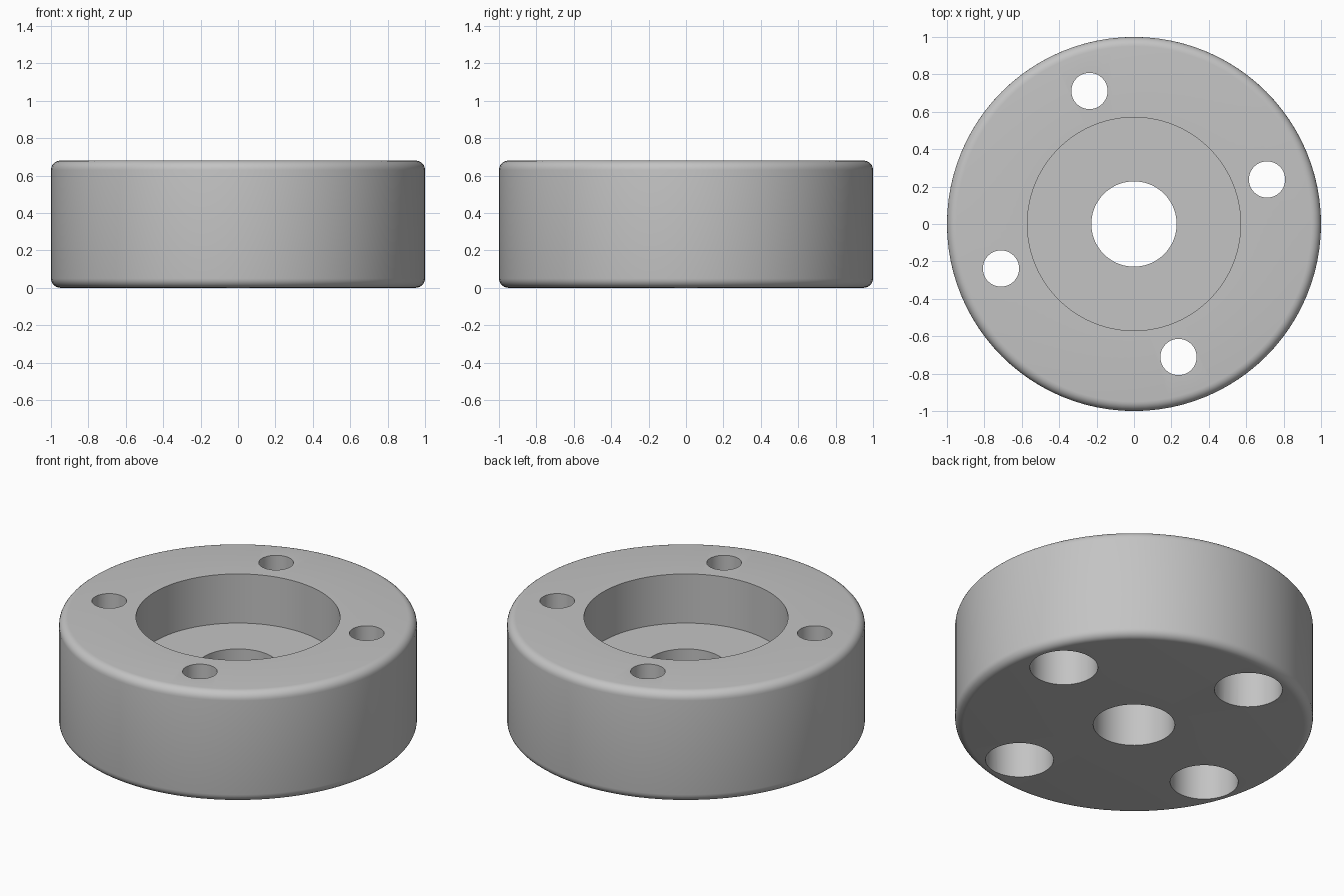
import bpy, bmesh
from math import radians, cos, sin, tau

cube = bpy.data.objects.get("Cube")
if cube:
    bpy.data.objects.remove(cube, do_unlink=True)

HEIGHT, RADIUS, FILLET = 0.68, 1.0, 0.05
RECESS_R, RECESS_Z, BORE_R = 0.57, 0.377, 0.228
BOLT_R, COUNTERBORE_R, COUNTERBORE_Z = 0.097, 0.19, 0.31
BOLT_CIRCLE, BOLT_ANGLE = 0.75, radians(18.5)

grey = bpy.data.materials.new("satin grey")
grey.use_nodes = True
grey.diffuse_color = (0.55, 0.55, 0.55, 1)
grey.node_tree.nodes["Principled BSDF"].inputs["Base Color"].default_value = grey.diffuse_color


def lathe(name, profile, steps, location=(0, 0, 0)):
    """Revolve a closed (radius, z) profile around z."""
    bm = bmesh.new()
    verts = [bm.verts.new((r, 0, z)) for r, z in profile]
    edges = [bm.edges.new((verts[i - 1], verts[i])) for i in range(len(verts))]
    bmesh.ops.spin(bm, geom=verts + edges, cent=(0, 0, 0), axis=(0, 0, 1),
                   angle=tau, steps=steps)
    bmesh.ops.remove_doubles(bm, verts=bm.verts, dist=1e-5)
    wires = [e for e in bm.edges if not e.link_faces]
    bmesh.ops.delete(bm, geom=wires, context='EDGES')
    bmesh.ops.recalc_face_normals(bm, faces=bm.faces)
    mesh = bpy.data.meshes.new(name)
    bm.to_mesh(mesh)
    bm.free()
    mesh.materials.append(grey)
    obj = bpy.data.objects.new(name, mesh)
    obj.location = location
    bpy.context.collection.objects.link(obj)
    return obj


def fillet(z, start):
    """Quarter-round points on the outer rim."""
    angles = [radians(start + 15 * i) for i in range(7)]
    return [(RADIUS - FILLET + FILLET * cos(a), z + FILLET * sin(a)) for a in angles]


# Disc with rounded rims, top recess and centre bore
body = lathe("flange_body",
             [(BORE_R, 0)] + fillet(FILLET, -90) + fillet(HEIGHT - FILLET, 0)
             + [(RECESS_R, HEIGHT), (RECESS_R, RECESS_Z), (BORE_R, RECESS_Z)], 96)

# Four bolt holes, counterbored from below
cutters = []
for i in range(4):
    a = BOLT_ANGLE + i * tau / 4
    cutter = lathe("bolt_hole_cutter",
                   [(0, -0.1), (COUNTERBORE_R, -0.1), (COUNTERBORE_R, COUNTERBORE_Z),
                    (BOLT_R, COUNTERBORE_Z), (BOLT_R, HEIGHT + 0.1), (0, HEIGHT + 0.1)],
                   48, (BOLT_CIRCLE * cos(a), BOLT_CIRCLE * sin(a), 0))
    cutter.hide_render = True
    mod = body.modifiers.new("bolt_hole", 'BOOLEAN')
    mod.operation = 'DIFFERENCE'
    mod.solver = 'EXACT'
    mod.object = cutter
    cutters.append(cutter)

# Bake the holes, then shade smooth with crisp edges
bpy.ops.object.select_all(action='DESELECT')
body.select_set(True)
bpy.context.view_layer.objects.active = body
for mod in list(body.modifiers):
    bpy.ops.object.modifier_apply(modifier=mod.name)
for cutter in cutters:
    bpy.data.objects.remove(cutter, do_unlink=True)
bpy.ops.object.shade_smooth_by_angle(angle=radians(30))
